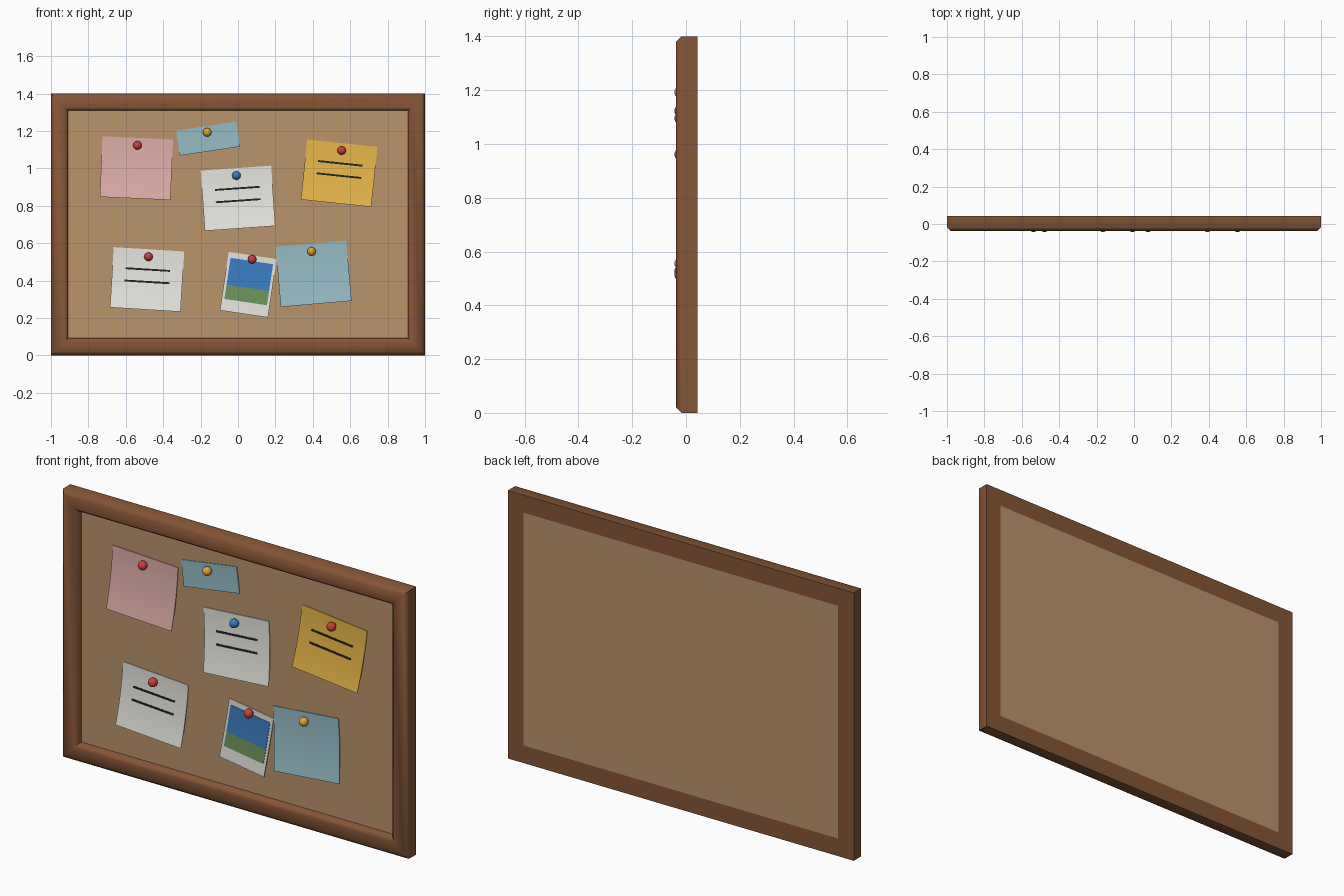
import bpy, bmesh, math
from mathutils import Vector

if "Cube" in bpy.data.objects:
    bpy.data.objects.remove(bpy.data.objects["Cube"])


def material(name, rgb):
    m = bpy.data.materials.new(name)
    m.diffuse_color = (*[(c / 255) ** 2.2 for c in rgb], 1)
    m.use_nodes = True
    m.node_tree.nodes["Principled BSDF"].inputs["Base Color"].default_value = m.diffuse_color
    return m


WOOD = material("wood", (132, 86, 56))
CORK = material("cork", (184, 146, 106))
WHITE = material("white_paper", (228, 227, 220))
PINK = material("pink_paper", (218, 172, 166))
YELLOW = material("yellow_paper", (228, 180, 74))
AQUA = material("aqua_paper", (146, 184, 194))
INK = material("ink", (38, 38, 38))
SKY = material("photo_sky", (62, 126, 196))
GRASS = material("photo_grass", (108, 148, 92))
RED = material("red_pin", (205, 66, 62))
BLUE = material("blue_pin", (62, 122, 196))
GOLD = material("gold_pin", (222, 164, 62))

HEIGHT, BACK, RAIL, CORK_FRONT = 1.4, 0.043, 0.092, 0.005


def finish(name, bm, mat, angle):
    bmesh.ops.recalc_face_normals(bm, faces=bm.faces)
    me = bpy.data.meshes.new(name)
    bm.to_mesh(me)
    bm.free()
    ob = bpy.data.objects.new(name, me)
    bpy.context.collection.objects.link(ob)
    me.materials.append(mat)
    bpy.ops.object.select_all(action='DESELECT')
    ob.select_set(True)
    bpy.context.view_layer.objects.active = ob
    bpy.ops.object.shade_smooth_by_angle(angle=math.radians(angle))
    return ob


# Frame: moulding profile (inset, y) swept around four mitred corners
profile = [(0, BACK), (0, -0.017), (0.02, -0.037), (RAIL - 0.017, -0.037),
           (RAIL, -0.02), (RAIL, BACK)]
bm = bmesh.new()
rings = []
for sx, sz in ((-1, -1), (1, -1), (1, 1), (-1, 1)):
    rings.append([bm.verts.new((sx * (1 - d), y, HEIGHT / 2 + sz * (HEIGHT / 2 - d)))
                  for d, y in profile])
n = len(profile)
for i in range(4):
    a, b = rings[i], rings[(i + 1) % 4]
    for j in range(n):
        k = (j + 1) % n
        bm.faces.new((a[j], b[j], b[k], a[k]))
finish("frame", bm, WOOD, 55)

# Cork panel, flush with the back of the frame
bm = bmesh.new()
bmesh.ops.create_cube(bm, size=1)
bmesh.ops.scale(bm, vec=(2 - 2 * RAIL, BACK - CORK_FRONT, HEIGHT - 2 * RAIL), verts=bm.verts)
bmesh.ops.translate(bm, vec=(0, (BACK + CORK_FRONT) / 2, HEIGHT / 2), verts=bm.verts)
finish("cork_panel", bm, CORK, 30)


def place(cx, cz, deg, u, v, y):
    a = math.radians(deg)
    return Vector((cx + u * math.cos(a) - v * math.sin(a), y,
                   cz + u * math.sin(a) + v * math.cos(a)))


def sheet(name, mat, note, width, top, bottom, lift, thick, rows):
    """Thin slab following the curl of a note, between two local heights."""
    cx, cz, deg, h, curl = note
    bm = bmesh.new()
    loops = []
    for i in range(rows + 1):
        v = top + (bottom - top) * i / rows
        y = CORK_FRONT - lift - curl * ((h / 2 - v) / h) ** 2
        loops.append([bm.verts.new(place(cx, cz, deg, u, v, yy)) for u, yy in
                      ((-width / 2, y), (width / 2, y),
                       (width / 2, y + thick), (-width / 2, y + thick))])
    for a, b in zip(loops, loops[1:]):
        for j in range(4):
            k = (j + 1) % 4
            bm.faces.new((a[j], a[k], b[k], b[j]))
    bm.faces.new(loops[0])
    bm.faces.new(loops[-1])
    finish(name, bm, mat, 30)


def pin(name, mat, note, v):
    bm = bmesh.new()
    bmesh.ops.create_uvsphere(bm, u_segments=20, v_segments=12, radius=0.023)
    bmesh.ops.translate(bm, vec=place(*note[:3], 0, v, -0.02), verts=bm.verts)
    finish(name, bm, mat, 60)


# Notes: name, paper, x, z, tilt, width, height, curl, pin colour, pin height, has lines
notes = [
    ("pink_note", PINK, -0.543, 1.001, -2.5, 0.378, 0.324, 0.034, RED, 0.122, False),
    ("small_note", AQUA, -0.16, 1.159, 8.5, 0.325, 0.135, 0.004, GOLD, 0.034, False),
    ("middle_note", WHITE, 0.0, 0.84, 4, 0.378, 0.323, 0.034, BLUE, 0.122, True),
    ("yellow_note", YELLOW, 0.541, 0.974, -6, 0.378, 0.323, 0.034, RED, 0.122, True),
    ("left_note", WHITE, -0.486, 0.406, -3.5, 0.378, 0.323, 0.034, RED, 0.122, True),
    ("aqua_note", AQUA, 0.404, 0.436, 5, 0.38, 0.323, 0.032, GOLD, 0.12, False),
    ("photo", WHITE, 0.055, 0.378, -8.5, 0.26, 0.316, 0.014, RED, 0.137, False),
]
for name, paper, x, z, tilt, w, h, curl, pin_mat, pin_v, lined in notes:
    note = (x, z, tilt, h, curl)
    lift = 0.007 if name == "photo" else 0.005
    sheet(name, paper, note, w, h / 2, -h / 2, lift, 0.004, 10)
    pin(name + "_pin", pin_mat, note, pin_v)
    if lined:
        for i, v in enumerate((0.053, -0.013)):
            sheet(f"{name}_line_{i + 1}", INK, note, 0.24, v + 0.005, v - 0.005,
                  lift + 0.002, 0.003, 1)
    # Picture area of the photo
    if name == "photo":
        sheet("photo_sky", SKY, note, 0.23, 0.128, -0.017, lift + 0.002, 0.003, 5)
        sheet("photo_grass", GRASS, note, 0.23, -0.017, -0.094, lift + 0.002, 0.003, 3)
